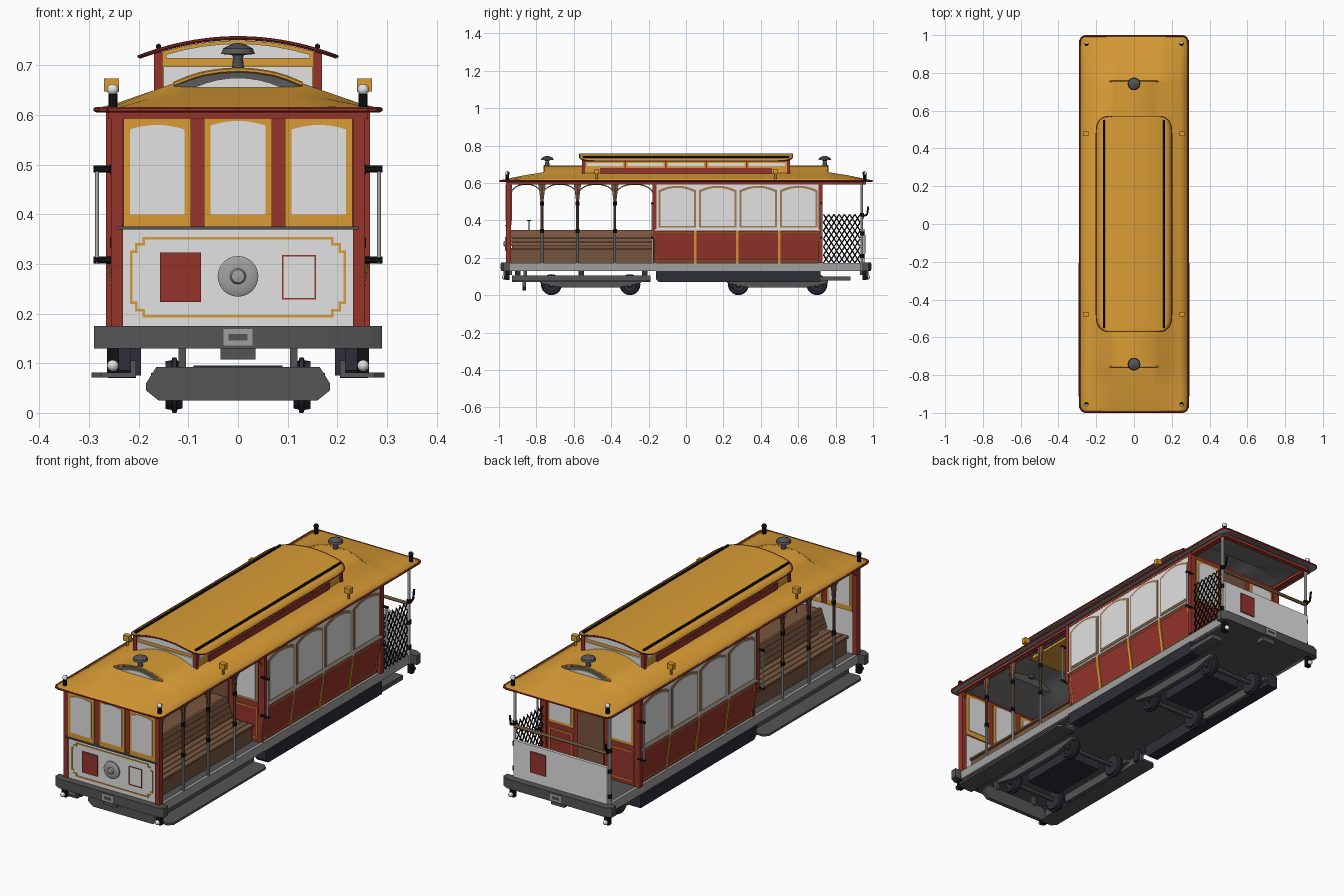
import bpy, bmesh, math
from mathutils import Vector

if "Cube" in bpy.data.objects:
    bpy.data.objects.remove(bpy.data.objects["Cube"])

def material(name, r, g, b):
    m = bpy.data.materials.new(name)
    m.diffuse_color = (r, g, b, 1)
    m.use_nodes = True
    m.node_tree.nodes["Principled BSDF"].inputs["Base Color"].default_value = m.diffuse_color
    return m

ORANGE = material("orange_paint", .70, .335, .036)
RED = material("red_paint", .30, .034, .024)
LIGHT = material("light_grey", .76, .76, .76)
MID = material("mid_grey", .35, .35, .35)
CEILING = material("ceiling_grey", .19, .19, .19)
DARK = material("dark_grey", .09, .09, .09)
NAVY = material("dark_iron", .027, .027, .038)
BLACK = material("black", .006, .006, .006)
BROWN = material("brown_wood", .19, .092, .05)
TAN = material("tan_wood", .36, .20, .09)

def finish(name, bm, mats, mirror=""):
    bmesh.ops.recalc_face_normals(bm, faces=bm.faces)
    me = bpy.data.meshes.new(name)
    bm.to_mesh(me)
    bm.free()
    ob = bpy.data.objects.new(name, me)
    bpy.context.collection.objects.link(ob)
    for m in mats if isinstance(mats, list) else [mats]:
        me.materials.append(m)
    if mirror:
        mod = ob.modifiers.new("mirror", "MIRROR")
        mod.use_axis = ["x" in mirror, "y" in mirror, False]
        mod.use_mirror_merge = False
    return ob

def prism(name, pts, axis, a, b, mat, mirror=""):
    """Extrude a flat outline from a to b along an axis."""
    place = {"x": lambda p, t: (t, *p), "y": lambda p, t: (p[0], t, p[1]), "z": lambda p, t: (*p, t)}[axis]
    bm = bmesh.new()
    lo, hi = [[bm.verts.new(place(p, t)) for p in pts] for t in (a, b)]
    bm.faces.new(lo)
    bm.faces.new(hi[::-1])
    for i in range(len(pts)):
        j = (i + 1) % len(pts)
        bm.faces.new((lo[i], lo[j], hi[j], hi[i]))
    return finish(name, bm, mat, mirror)

def rect(u0, u1, v0, v1):
    return [(u0, v0), (u1, v0), (u1, v1), (u0, v1)]

def box(name, x0, x1, y0, y1, z0, z1, mat, mirror=""):
    return prism(name, rect(x0, x1, y0, y1), "z", z0, z1, mat, mirror)

def rods(name, paths, r, mat, mirror="", n=6):
    """Round bars along polylines."""
    bm = bmesh.new()
    for path in paths:
        for p, q in zip(path, path[1:]):
            p, q = Vector(p), Vector(q)
            mtx = (q - p).to_track_quat("Z", "Y").to_matrix().to_4x4()
            mtx.translation = (p + q) / 2
            bmesh.ops.create_cone(bm, cap_ends=True, segments=n, radius1=r, radius2=r, depth=(q - p).length, matrix=mtx)
    return finish(name, bm, mat, mirror)

def lathe(name, profile, centre, axis, mat, mirror="", n=16):
    """Spin (radius, height) points round an axis through centre."""
    bm = bmesh.new()
    rings = []
    for r, h in profile:
        cs = [(r * math.cos(k * math.tau / n), r * math.sin(k * math.tau / n)) for k in range(n)]
        rings.append([bm.verts.new(Vector(centre) + Vector({"x": (h, c, s), "y": (c, h, s), "z": (c, s, h)}[axis]))
                      for c, s in cs])
    for a, b in zip(rings, rings[1:]):
        for k in range(n):
            bm.faces.new((a[k], a[(k + 1) % n], b[(k + 1) % n], b[k]))
    bm.faces.new(rings[0])
    bm.faces.new(rings[-1])
    return finish(name, bm, mat, mirror)

def lamp(name, c, r):
    """Round lamp, black behind with a light lens facing outwards."""
    prof = [(max(r * math.sin(a * math.pi / 8), .0005), -r * math.cos(a * math.pi / 8)) for a in range(9)]
    ob = lathe(name, prof, c, "y", [BLACK, LIGHT], "xy", 12)
    for f in ob.data.polygons:
        f.material_index = int(f.center.y > c[1])

def arch(u0, u1, z0, z1, rise, n=8):
    """Window outline with a shallow curved top."""
    return [(u0, z0), (u1, z0)] + [(u1 + (u0 - u1) * k / n, z1 - rise * (2 * k / n - 1) ** 2) for k in range(n + 1)]

def outline(name, pts, t, r, mat, mirror=""):
    """Flat painted line along upright and level segments at y = t."""
    for (a, b), (c, d) in zip(pts, pts[1:] + pts[:1]):
        box(name, min(a, c) - r, max(a, c) + r, t - .002, t + .002, min(b, d) - r, max(b, d) + r, mat, mirror)

def loft_roof(name, rows, thick, rim, crescent=False):
    """Skin rows of points; orange above, grey below, red rim."""
    bm = bmesh.new()
    grid = [[bm.verts.new(p) for p in row] for row in rows]
    for a, b in zip(grid, grid[1:]):
        for j in range(len(a) - 1):
            f = bm.faces.new((a[j], a[j + 1], b[j + 1], b[j]))
            c = f.calc_center_median()
            if crescent and .752 < abs(c.y) < .762 and abs(c.x) < .13:
                f.material_index = 3
    ob = finish(name, bm, [ORANGE, CEILING, RED, DARK])
    if ob.data.polygons[0].normal.z < 0:
        ob.data.flip_normals()
    mod = ob.modifiers.new("thickness", "SOLIDIFY")
    mod.thickness, mod.offset = thick, -1
    mod.material_offset, mod.material_offset_rim = 1, 2
    path = [r[0] for r in rows] + rows[-1] + [r[-1] for r in rows[::-1]] + rows[0][::-1]
    path = [p for p, q in zip(path, path[1:] + path[:1]) if p != q]
    rods(name + "_rim", [[(x, y, z - .002) for x, y, z in path + path[:1]]], rim, RED)

# main roof with lower hoods at both ends
US = [0, .12, .25, .35, .45, .62, .85, 1]
FULL = [.08, .078, .072, .063, .051, .034, .011, 0]
HOOD = [.043, .043, .043, .043, .045, .033, .011, 0]
def roof_row(y, w, prof, s):
    half = [(u * w, .613 + h * s) for u, h in zip(US, prof)]
    return [(-x, y, z) for x, z in half[:0:-1]] + [(x, y, z) for x, z in half]
ends = [(.995, .262, HOOD, 0), (.988, .277, HOOD, .05), (.97, .286, HOOD, .14), (.87, .287, HOOD, .6),
        (.76, .287, HOOD, 1), (.754, .287, FULL, 1)]
loft_roof("main_roof", [roof_row(-y, w, p, s) for y, w, p, s in ends] +
          [roof_row(y, w, p, s) for y, w, p, s in ends[::-1]], .008, .005, True)
rods("roof_vent_trim", [[(x, y, z - .002) for x, y, z in roof_row(.757, .287, FULL, 1)[3:-3]]], .005, ORANGE, "y")
prism("roof_vent_lens", arch(-.085, .085, .655, .675, .018), "y", .759, .763, LIGHT, "y")
box("roof_side_header", .235, .262, -.96, .95, .592, .606, RED, "x")
box("roof_end_header", -.25, .25, -.962, -.94, .592, .606, RED, "y")

# raised clerestory
def cler_row(y, w):
    return [(w * k / 8, y, .758 - .038 * (w * k / 8 / .2) ** 2) for k in range(-8, 9)]
cl = [(.57, .14), (.563, .165), (.545, .186), (.52, .197), (.48, .2)]
loft_roof("clerestory_roof", [cler_row(-y, w) for y, w in cl] + [cler_row(y, w) for y, w in cl[::-1]], .007, .003)
prism("clerestory_body", [(-.163, .63), (.163, .63)] + [(x, z - .008) for x, y, z in cler_row(0, .163)[::-1]],
      "y", -.55, .55, ORANGE)
box("clerestory_corner_post", .152, .169, .54, .556, .63, .727, RED, "xy")
box("clerestory_sign_board", .16, .169, -.46, .46, .642, .680, RED, "x")
prism("clerestory_end_window", arch(-.145, .145, .714, .744, .022), "y", .549, .555, LIGHT, "y")
box("clerestory_end_panel", -.15, .15, .549, .555, .655, .698, LIGHT, "y")
for k in range(5):
    y = -.54 + k * .216
    box("clerestory_side_window", .16, .166, y + .012, y + .204, .69, .706, LIGHT, "x")
    box("clerestory_divider", .16, .168, y - .004, y + .004, .68, .725, RED, "x")
rods("roof_rail", [[(.16, -.55, .738), (.16, .55, .738)]], .006, BLACK, "x")

# roof fittings
lathe("roof_bell", [(.014, -.01), (.01, .03), (.012, .036), (.034, .038), (.03, .049), (.014, .057), (.004, .06)],
      (0, .742, .685), "z", DARK, "y")
rods("marker_stem", [[(.252, .955, .612), (.252, .955, .642)]], .009, BLACK, "xy", 8)
lamp("marker_lamp", (.252, .955, .651), .012)
lamp("lower_lamp", (.252, .972, .095), .012)
box("lower_lamp_bracket", .24, .264, .945, .965, .08, .14, BLACK, "xy")
box("roof_lamp", .24, .27, .465, .489, .647, .674, ORANGE, "xy")
rods("roof_lamp_stem", [[(.255, .477, .615), (.255, .477, .65)]], .006, ORANGE, "xy")

# floor, sills, steps and bumpers
box("floor", -.245, .245, -.955, .955, .13, .168, DARK)
box("side_sill", .24, .255, -.95, .95, .13, .172, MID, "x")
prism("bumper", [(-.29, .945), (.29, .945), (.29, .975), (.26, .99), (-.26, .99), (-.29, .975)], "z", .13, .175, DARK, "y")
outline("coupler_ring", rect(-.024, .024, .141, .164), .991, .005, MID, "y")
box("coupler_pocket", -.035, .035, .93, .975, .108, .13, DARK, "y")
prism("cabin_skirt", [(-.16, .085), (-.145, .07), (.72, .07), (.72, .13), (-.16, .13)], "x", .205, .262, NAVY, "x")
prism("front_running_board", [(.215, -.93), (.275, -.93), (.295, -.91), (.295, -.21), (.275, -.19), (.215, -.19)],
      "z", .071, .081, DARK, "x")
box("front_step_riser", .205, .217, -.93, -.19, .071, .106, DARK, "x")
box("rear_step", .205, .262, .72, .88, .078, .1, DARK)
for y in (-.9, -.56, -.22):
    box("step_hanger", .195, .217, y - .015, y + .015, .075, .135, NAVY, "x")

# running gear
prism("front_fender", [(-.16, .025), (.16, .025), (.185, .045), (.185, .06), (.165, .092), (-.165, .092),
                       (-.185, .06), (-.185, .045)], "y", -.875, -.855, DARK)
box("fender_hanger", .105, .12, -.87, -.85, .085, .135, DARK, "x")
for c in (-.51, .49):
    box("truck_frame", -.09, .09, c - .15, c + .15, .05, .095, NAVY)
    prism("truck_side_beam", [(c - .27, .065), (c - .15, .04), (c + .15, .04), (c + .27, .065), (c + .27, .08), (c - .27, .08)],
          "x", .155, .175, DARK, "x")
    for y in (c - .21, c + .21):
        rods("axle", [[(-.17, y, .056), (.17, y, .056)]], .011, DARK, "", 8)
        lathe("wheel", [(.047, 0), (.049, .01), (.056, .012), (.056, .02), (.05, .022), (.048, .034), (.036, .034),
                        (.034, .028), (.016, .028), (.014, .036)], (.112, y, .056), "x", NAVY, "x", 20)

# front end wall
box("front_lower_panel", -.25, .25, -.956, -.94, .17, .372, LIGHT)
box("front_window_wall", -.25, .25, -.955, -.94, .372, .605, RED)
box("front_ledge", -.243, .243, -.967, -.94, .369, .375, DARK)
box("front_corner_post", .232, .256, -.962, -.935, .17, .605, RED, "x")
for c in (-.163, 0, .163):
    prism("front_window_frame", rect(c - .068, c + .068, .375, .592), "y", -.961, -.934, ORANGE)
    prism("front_window_pane", arch(c - .055, c + .055, .4, .588 if c == 0 else .58, .009), "y", -.964, -.931, LIGHT)
notch = [(.215, .222), (.205, .222), (.205, .207), (.19, .207), (.19, .195)]
quad = notch + [(-x, z) for x, z in notch[::-1]]
outline("front_panel_border", quad + [(x, .547 - z) for x, z in quad[::-1]], -.957, .0025, ORANGE)
box("front_red_square", -.157, -.075, -.961, -.955, .223, .323, RED)
outline("front_red_outline", rect(.09, .156, .23, .317), -.957, .0015, RED)
lathe("headlight", [(.041, 0), (.041, -.008), (.034, -.012), (.016, -.012), (.013, -.02), (.004, -.022)],
      (0, -.955, .275), "y", MID, "", 24)

# benches facing outwards on the open section
box("bench_base", .19, .2, -.935, -.18, .168, .245, BROWN, "x")
for k in range(4):
    box("bench_seat_slat", .09 + k * .031, .118 + k * .031, -.935, -.18, .243, .253, BROWN, "x")
    z, x = .262 + k * .022, .085 - k * .008
    prism("bench_back_slat", [(x, z), (x + .012, z), (x + .005, z + .02), (x - .007, z + .02)], "y", -.935, -.18, BROWN, "x")
box("bench_back_core", -.055, .055, -.93, -.18, .168, .345, BROWN)

# open section posts, arches and grab poles
for y in (-.77, -.58, -.38):
    rods("post_lower", [[(.248, y, .168), (.248, y, .34)]], .007, MID, "x", 8)
    rods("post_upper", [[(.248, y, .34), (.248, y, .6)]], .007, BROWN, "x", 8)
    prism("post_bracket", [(y - .004, .47), (y + .004, .47), (y + .02, .6), (y - .02, .6)], "x", .244, .252, BROWN, "x")
    rods("post_clamp", [[(.248, y, z), (.248, y, z + .02)] for z in (.333, .48)], .010, BLACK, "x", 8)
for y0, y1 in ((-.94, -.77), (-.77, -.58), (-.58, -.38), (-.38, -.17)):
    rods("post_arch", [[(.25, (y0 + y1) / 2 - (y1 - y0) / 2 * math.cos(a), .50 + .093 * math.sin(a) ** .6)
                        for a in [math.pi * k / 14 for k in range(15)]]], .003, TAN, "x")
for y in (-.18, .725):
    rods("grab_pole", [[(.284, y, .3), (.284, y, .495)]], .0045, LIGHT, "x", 8)
    rods("grab_bracket", [[(.25, y, z), (.291, y, z)] for z in (.308, .491)], .007, BLACK, "x")
rods("brake_lever", [[(0, -.84, .168), (0, -.84, .4)], [(0, -.85, .4), (0, -.83, .4)]], .003, BLACK)

# cabin sides with curved lower panels
curve = [(.243, .172), (.246, .21), (.253, .26), (.26, .30), (.262, .347)]
prism("cabin_lower_side", curve + [(.23, .347), (.23, .172)], "y", -.17, .72, RED, "x")
box("cabin_upper_side", .245, .261, -.17, .72, .347, .6, LIGHT, "x")
box("cabin_belt", .245, .266, -.165, .715, .345, .353, LIGHT, "x")
box("cabin_corner_post_front", .235, .266, -.18, -.158, .3, .605, RED, "x")
box("cabin_corner_post_rear", .235, .266, .708, .73, .172, .605, RED, "x")
for y in (.05, .274, .498):
    prism("cabin_stripe", [(x + .004, z) for x, z in curve] + [(.24, .347), (.24, .172)], "y", y - .007, y + .007, ORANGE, "x")
rods("cabin_trim_line", [[(x, -.15, z), (x, .7, z)] for x, z in ((.2615, .334), (.2435, .185))] +
     [[(x, y, z) for x, z in curve] for y in (-.15, .7)], .0025, ORANGE, "x")
for k in range(4):
    y = -.15 + k * .2165
    prism("side_window_frame", arch(y + .003, y + .203, .361, .585, .024), "x", .255, .264, TAN, "x")
    prism("side_window_pane", arch(y + .014, y + .192, .37, .574, .022), "x", .255, .266, LIGHT, "x")

# cabin end walls with doors
for y, s in ((-.17, -1), (.72, 1)):
    prism("cabin_end_wall", rect(-.248, .248, .168, .605), "y", y - s * .012, y, RED)
    prism("cabin_door", rect(-.07, .07, .17, .57), "y", y, y + s * .006, BROWN)
    for c in (-.16, .16):
        prism("cabin_end_frame", rect(c - .068, c + .068, .36, .58), "y", y, y + s * .005, ORANGE if s > 0 else TAN)
        prism("cabin_end_pane", arch(c - .056, c + .056, .375, .57, .012), "y", y, y + s * .008, LIGHT)
        outline("cabin_end_trim", rect(c - .06, c + .06, .19, .33), y + s * .001, .0025, ORANGE)

# rear platform
box("rear_panel", -.25, .25, .942, .956, .17, .352, LIGHT)
box("rear_red_square", .075, .157, .955, .961, .223, .323, RED)
rods("rear_rail", [[(-.25, .945, .415), (.25, .945, .415)]], .008, TAN, "", 8)
rods("rear_pole", [[(.252, .94, .13), (.252, .94, .61)]], .007, LIGHT, "x", 8)
rods("rear_pole_clamp", [[(.252, .94, z), (.252, .94, z + .02)] for z in (.2, .32, .42)], .011, BLACK, "x")
rods("rear_handle", [[(.255, .94, .42), (.255, .968, .43), (.255, .975, .475)]], .005, BLACK, "x")

# folding lattice gate on one side
lattice = []
for a in [.735 + k * .028 for k in range(-3, 8)]:
    lo, hi = max(0, (.735 - a) / .084), min(1, (.93 - a) / .084)
    lattice += [[(.25 + d * .002, a + .084 * t, z + .13 * (t if d > 0 else 1 - t)) for t in (lo, hi)]
                for d in (1, -1) for z in (.172, .302) if hi - lo > .05]
rods("lattice_gate", lattice, .0035, BLACK, "", 4)

# smooth the rounded parts, keep edges crisp
bpy.ops.object.select_all(action="SELECT")
bpy.context.view_layer.objects.active = bpy.context.scene.objects[0]
bpy.ops.object.shade_smooth_by_angle(angle=math.radians(35))
